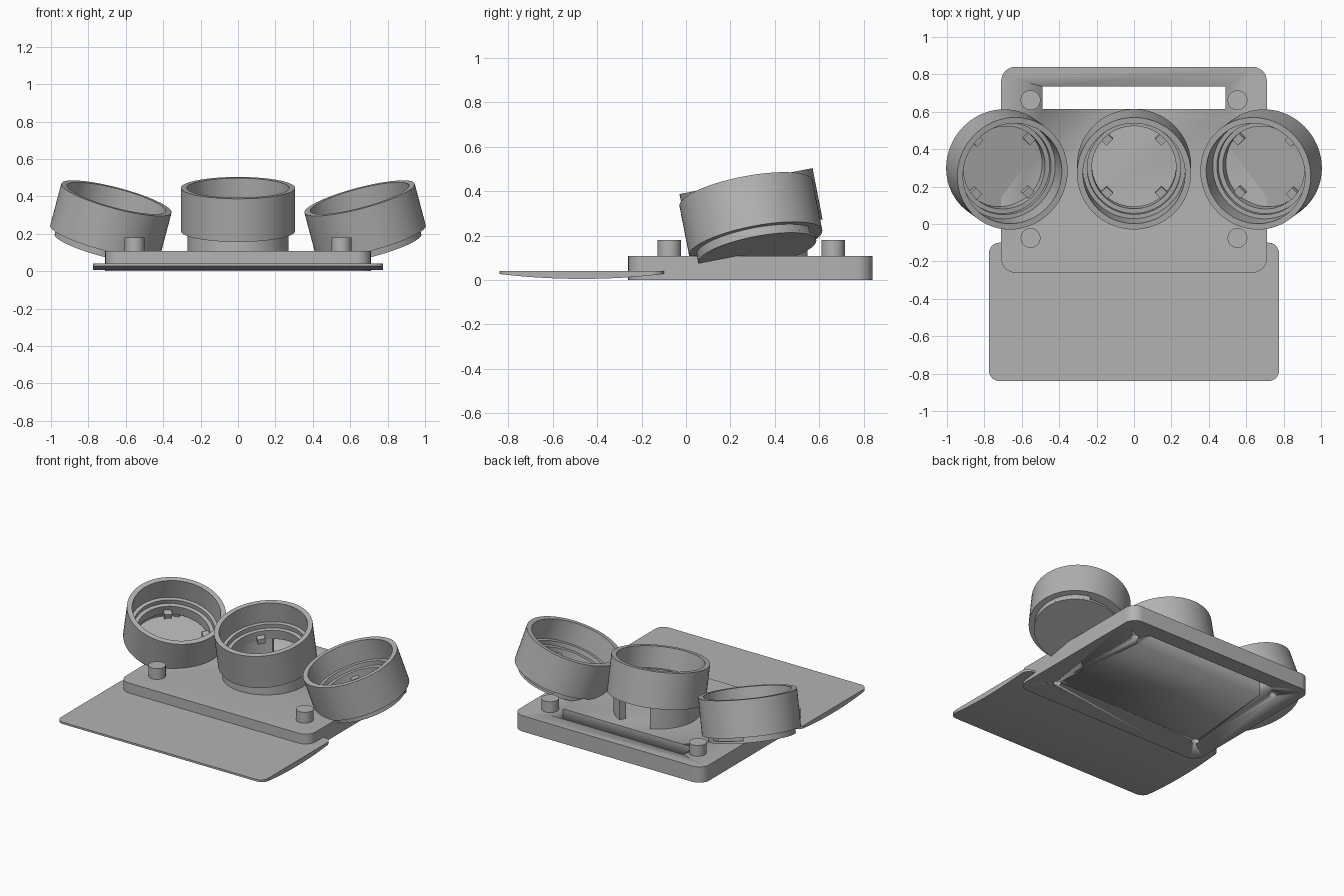
import bpy, bmesh, math
from mathutils import Matrix, Vector

if "Cube" in bpy.data.objects:
    bpy.data.objects.remove(bpy.data.objects["Cube"], do_unlink=True)

grey = bpy.data.materials.new("light_grey")
grey.use_nodes = True
grey.diffuse_color = (0.45, 0.45, 0.45, 1)
grey.node_tree.nodes["Principled BSDF"].inputs["Base Color"].default_value = (0.45, 0.45, 0.45, 1)


def finish(bm, name, matrix=Matrix()):
    """Turn a bmesh into a smooth-by-angle object."""
    bmesh.ops.transform(bm, matrix=matrix, verts=bm.verts)
    bmesh.ops.recalc_face_normals(bm, faces=bm.faces)
    mesh = bpy.data.meshes.new(name)
    bm.to_mesh(mesh)
    bm.free()
    mesh.materials.append(grey)
    obj = bpy.data.objects.new(name, mesh)
    bpy.context.collection.objects.link(obj)
    bpy.ops.object.select_all(action="DESELECT")
    obj.select_set(True)
    bpy.context.view_layer.objects.active = obj
    bpy.ops.object.shade_smooth_by_angle(angle=math.radians(30))
    return obj


def box(lo, hi, radius=0.0):
    """Box between two corners with rounded vertical edges."""
    lo, hi = Vector(lo), Vector(hi)
    bm = bmesh.new()
    bmesh.ops.create_cube(bm, size=1, matrix=Matrix.Translation((lo + hi) / 2)
                          @ Matrix.Diagonal((*(hi - lo), 1)))
    if radius:
        upright = [e for e in bm.edges
                   if abs(e.verts[0].co.z - e.verts[1].co.z) > 0.5 * (hi - lo).z]
        bmesh.ops.bevel(bm, geom=upright, offset=radius, segments=8,
                        profile=0.5, affect="EDGES")
    return bm


def lathe(profile, start=0, sweep=360, steps=72):
    """Revolve a closed (radius, z) profile, capping the ends of a partial sweep."""
    bm = bmesh.new()
    full = sweep == 360
    rows = []
    for i in range(steps if full else steps + 1):
        a = math.radians(start + sweep * i / steps)
        rows.append([bm.verts.new((r * math.cos(a), r * math.sin(a), z)) for r, z in profile])
    n = len(profile)
    for i in range(steps):
        a, b = rows[i], rows[(i + 1) % len(rows)]
        for j in range(n):
            k = (j + 1) % n
            bm.faces.new((a[j], b[j], b[k], a[k]))
    if not full:
        bm.faces.new(rows[0])
        bm.faces.new(rows[-1])
    return bm


def cylinder(radius, z0, z1, steps=72):
    bm = bmesh.new()
    bmesh.ops.create_cone(bm, cap_ends=True, segments=steps, radius1=radius, radius2=radius,
                          depth=z1 - z0, matrix=Matrix.Translation((0, 0, (z0 + z1) / 2)))
    return bm


def cut(obj, cutter):
    mod = obj.modifiers.new("cut", "BOOLEAN")
    mod.operation = "DIFFERENCE"
    mod.solver = "EXACT"
    mod.object = cutter
    bpy.context.view_layer.objects.active = obj
    bpy.ops.object.modifier_apply(modifier=mod.name)
    bpy.data.objects.remove(cutter, do_unlink=True)


# Base plate with its cable slot, four pegs and screw holes underneath
base = finish(box((-0.71, -0.26, 0), (0.71, 0.84, 0.107), 0.075), "base_plate")
cut(base, finish(box((-0.49, 0.615, -0.1), (0.49, 0.735, 0.2)), "slot_cutter"))
for x in (-0.553, 0.553):
    for y in (-0.075, 0.662):
        spot = Matrix.Translation((x, y, 0))
        cut(base, finish(cylinder(0.025, -0.1, 0.09, 24), "hole_cutter", spot))
        finish(cylinder(0.053, 0.1, 0.18, 40), "peg", spot)

# Front plate: flat top, underside bowed along its depth
bm = box((-0.775, -0.84, 0), (0.775, -0.1, 0.04), 0.055)
MID, HALF = -0.47, 0.37
for i in range(1, 16):
    bmesh.ops.bisect_plane(bm, geom=bm.verts[:] + bm.edges[:] + bm.faces[:],
                           plane_co=(0, MID - HALF + i * HALF / 8, 0), plane_no=(0, 1, 0))
for v in bm.verts:
    if v.co.z < 0.02:
        v.co.z = 0.005 + 0.022 * ((v.co.y - MID) / HALF) ** 2
finish(bm, "front_plate")

# Three tilted gauge pods
DEPTH = 0.235
RING = [(0.305, 0), (0.305, -DEPTH), (0.225, -DEPTH), (0.225, -0.17),
        (0.25, -0.17), (0.25, -0.14), (0.273, -0.14), (0.273, 0)]
GAP_START, GAP_SWEEP = 115, 310   # wall sweep leaving an opening at the back


def pod(name, centre, lean):
    axis = Vector((lean, -0.195, 1)).normalized()
    turn = Vector((0, 0, 1)).rotation_difference(axis).to_matrix().to_4x4()
    place = Matrix.Translation(centre) @ turn
    finish(lathe(RING), name + "_ring", place)
    for i in range(4):
        tab = box((0.183, -0.025, -DEPTH), (0.23, 0.025, -0.2))
        finish(tab, name + "_tab", place @ Matrix.Rotation(math.radians(45 + 90 * i), 4, "Z"))
    return axis, place


for side, label in ((-1, "right"), (1, "left")):
    axis, place = pod(label + "_pod", (side * 0.65, 0.27, 0.39), -side * 0.265)
    wall = lathe([(0.27, -0.23), (0.27, -0.262), (0.235, -0.262), (0.235, -0.23)],
                 GAP_START, GAP_SWEEP)
    finish(wall, label + "_pod_wall", place)
    finish(cylinder(0.27, -0.275, -0.26), label + "_pod_floor", place)

# The middle pod stands on an upright stem trimmed to the tilted ring
axis, place = pod("middle_pod", (0, 0.27, 0.445), 0)
stem = lathe([(0.27, 0.06), (0.27, 0.45), (0.225, 0.45), (0.225, 0.06)], GAP_START, GAP_SWEEP)
bmesh.ops.translate(stem, verts=stem.verts, vec=(0, 0.303, 0))
bmesh.ops.bisect_plane(stem, geom=stem.verts[:] + stem.edges[:] + stem.faces[:],
                       plane_co=place @ Vector((0, 0, 0.005 - DEPTH)), plane_no=axis,
                       clear_outer=True)
finish(stem, "middle_pod_stem")
